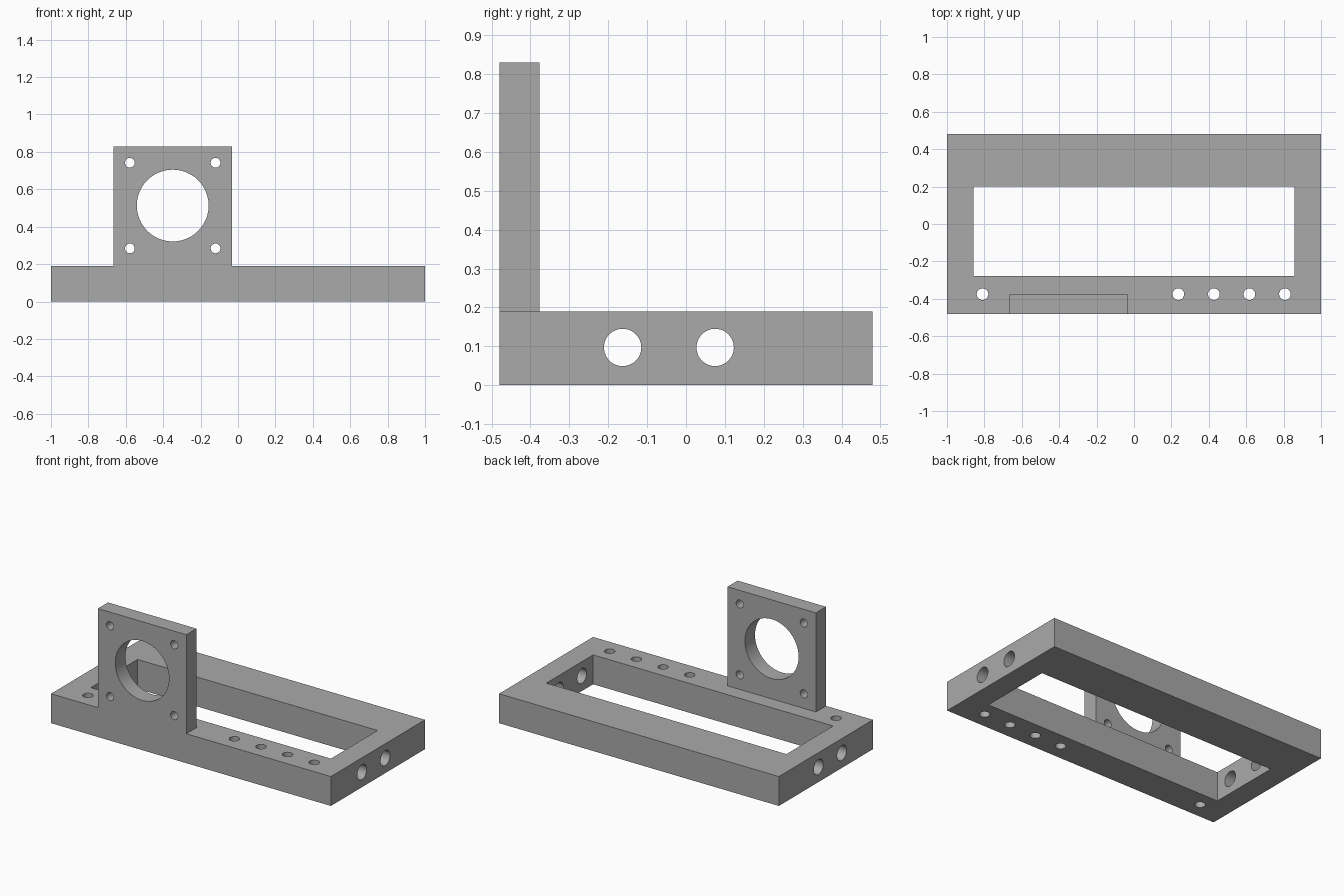
import bpy, bmesh, math
from mathutils import Matrix, Vector

if "Cube" in bpy.data.objects:
    bpy.data.objects.remove(bpy.data.objects["Cube"], do_unlink=True)

grey = bpy.data.materials.new("plain grey")
grey.use_nodes = True
colour = (0.4, 0.4, 0.4, 1)
grey.diffuse_color = colour
grey.node_tree.nodes["Principled BSDF"].inputs["Base Color"].default_value = colour


def finish(name, bm):
    mesh = bpy.data.meshes.new(name)
    bm.to_mesh(mesh)
    bm.free()
    mesh.materials.append(grey)
    obj = bpy.data.objects.new(name, mesh)
    bpy.context.collection.objects.link(obj)
    return obj


def box(name, low, high):
    low, high = Vector(low), Vector(high)
    bm = bmesh.new()
    place = Matrix.Translation((low + high) / 2) @ Matrix.Diagonal((*(high - low), 1))
    bmesh.ops.create_cube(bm, size=1, matrix=place)
    return finish(name, bm)


def rod(name, centre, radius, length, axis, sides=48):
    turn = Vector(axis).to_track_quat('Z', 'Y').to_matrix().to_4x4()
    bm = bmesh.new()
    bmesh.ops.create_cone(bm, cap_ends=True, segments=sides, radius1=radius,
                          radius2=radius, depth=length,
                          matrix=Matrix.Translation(centre) @ turn)
    return finish(name, bm)


def combine(target, other, operation):
    mod = target.modifiers.new(operation.title(), 'BOOLEAN')
    mod.operation, mod.solver, mod.object = operation, 'EXACT', other
    bpy.context.view_layer.objects.active = target
    bpy.ops.object.modifier_apply(modifier=mod.name)
    bpy.data.objects.remove(other, do_unlink=True)


# Base frame with an upright motor plate, flush at the front
bracket = box("mounting_bracket", (-1, -0.48, 0), (1, 0.48, 0.19))
combine(bracket, box("plate", (-0.665, -0.48, 0.1), (-0.033, -0.377, 0.83)), 'UNION')
combine(bracket, box("window", (-0.858, -0.277, -0.1), (0.858, 0.2, 0.3)), 'DIFFERENCE')

# Large bore and four screw holes in the plate
plate_x, plate_z = -0.349, 0.513
holes = [((plate_x, -0.43, plate_z), 0.192, 0.3, (0, 1, 0))]
for sx in (-1, 1):
    for sz in (-1, 1):
        holes.append(((plate_x + sx * 0.229, -0.43, plate_z + sz * 0.229),
                      0.026, 0.3, (0, 1, 0)))

# Vertical holes along the front rail
for x in (-0.81, 0.237, 0.427, 0.617, 0.807):
    holes.append(((x, -0.375, 0.1), 0.031, 0.5, (0, 0, 1)))

# Cross holes through both end rails
for y in (-0.163, 0.075):
    holes.append(((0, y, 0.097), 0.048, 3, (1, 0, 0)))

for hole in holes:
    combine(bracket, rod("hole_cutter", *hole), 'DIFFERENCE')

# Merge leftover coplanar seams and smooth only the bores
bm = bmesh.new()
bm.from_mesh(bracket.data)
bmesh.ops.remove_doubles(bm, verts=bm.verts, dist=0.0001)
bmesh.ops.dissolve_limit(bm, angle_limit=math.radians(0.5), verts=bm.verts, edges=bm.edges)
bm.to_mesh(bracket.data)
bm.free()
bpy.ops.object.select_all(action='DESELECT')
bracket.select_set(True)
bpy.context.view_layer.objects.active = bracket
bpy.ops.object.shade_smooth_by_angle(angle=math.radians(30))
